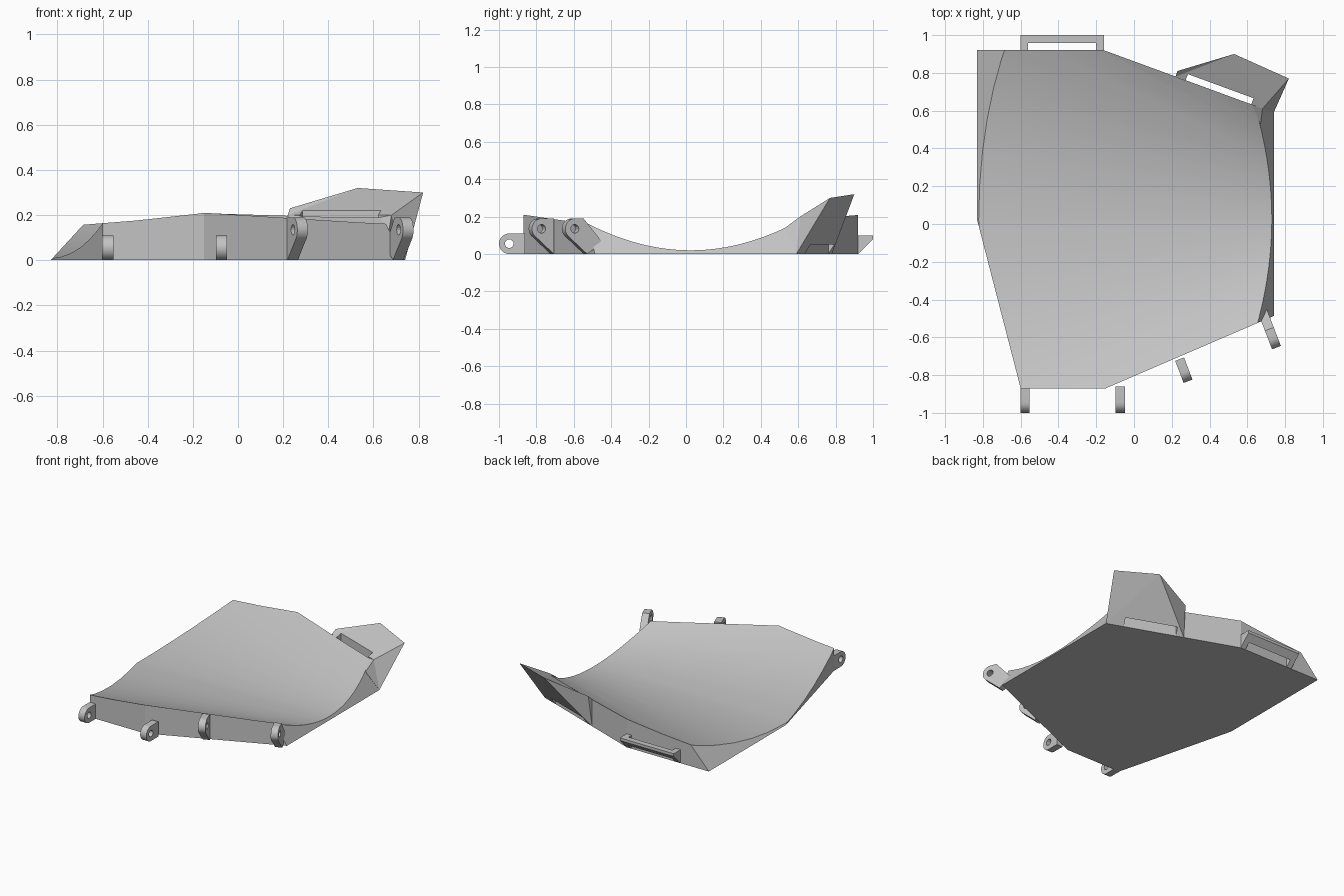
import bpy, bmesh
from math import sin, cos, radians, atan2
from mathutils import Vector, Matrix

if "Cube" in bpy.data.objects:
    bpy.data.objects.remove(bpy.data.objects["Cube"], do_unlink=True)

grey = bpy.data.materials.new("plain_grey")
grey.use_nodes = True
grey.diffuse_color = (0.55, 0.55, 0.55, 1)
grey.node_tree.nodes["Principled BSDF"].inputs["Base Color"].default_value = (0.55, 0.55, 0.55, 1)


def finish(bm, name, smooth=True):
    bmesh.ops.recalc_face_normals(bm, faces=bm.faces[:])
    mesh = bpy.data.meshes.new(name)
    bm.to_mesh(mesh)
    bm.free()
    mesh.materials.append(grey)
    obj = bpy.data.objects.new(name, mesh)
    bpy.context.collection.objects.link(obj)
    if smooth:
        shade(obj)
    return obj


def shade(obj):
    bpy.ops.object.select_all(action='DESELECT')
    obj.select_set(True)
    bpy.context.view_layer.objects.active = obj
    bpy.ops.object.shade_smooth_by_angle(angle=radians(20))


def prism(name, profile, width, matrix, smooth=False):
    """Extrude an (outward, up) profile sideways, centred on the matrix."""
    bm = bmesh.new()
    face = bm.faces.new([bm.verts.new((-width / 2, -d, z)) for d, z in profile])
    new = bmesh.ops.extrude_face_region(bm, geom=[face])["geom"]
    bmesh.ops.translate(bm, vec=(width, 0, 0), verts=[v for v in new if isinstance(v, bmesh.types.BMVert)])
    bmesh.ops.transform(bm, matrix=matrix, verts=bm.verts[:])
    return finish(bm, name, smooth)


def cut(obj, cutter):
    mod = obj.modifiers.new("cut", 'BOOLEAN')
    mod.operation, mod.solver, mod.object = 'DIFFERENCE', 'EXACT', cutter
    bpy.context.view_layer.update()
    graph = bpy.context.evaluated_depsgraph_get()
    mesh = bpy.data.meshes.new_from_object(obj.evaluated_get(graph))
    obj.modifiers.clear()
    obj.data = mesh
    bpy.data.objects.remove(cutter, do_unlink=True)


def arc(d, z, r, start, end, steps):
    angles = [radians(start + (end - start) * i / steps) for i in range(steps + 1)]
    return [(d + r * cos(a), z + r * sin(a)) for a in angles]


def place(x, y, z=0, turn=0):
    return Matrix.Translation((x, y, z)) @ Matrix.Rotation(turn, 4, 'Z')


# Dished body: conical trough over a flat base, trimmed by its side walls
bm = bmesh.new()
rows = []
SEGMENTS = 28
for i in range(SEGMENTS + 1):
    a = -0.85 + 1.7 * i / SEGMENTS
    row = []
    for x, low in ((-0.9, 0.008), (0.8, 0.02)):
        r = 1.95 - 1.25 * x
        y = 0.025 + r * sin(a)
        row += [bm.verts.new((x, y, low + r * (1 - cos(a)))), bm.verts.new((x, y, 0))]
    rows.append(row)
for p, q in zip(rows, rows[1:]):
    for j, k in ((0, 2), (2, 3), (3, 1), (1, 0)):
        bm.faces.new((p[j], p[k], q[k], q[j]))
bm.faces.new([rows[0][j] for j in (0, 1, 3, 2)])
bm.faces.new([rows[-1][j] for j in (0, 2, 3, 1)])
walls = [
    ((0, -0.87, 0), (0, -1, 0)),             # front
    ((0, 0.92, 0), (0, 1, 0)),               # back
    ((-0.83, 0.02, 0), (-0.89, -0.23, 0)),   # front right side
    ((-0.83, 0, 0), (-1, 0, 0.92)),          # sloped right side
    ((-0.15, -0.87, 0), (0.34, -0.79, 0)),   # slanted front
    ((-0.16, 0.92, 0), (0.33, 0.9, 0)),      # slanted back
    ((0.74, 0, 0), (1, 0, 0.53)),            # sloped left side
]
for point, normal in walls:
    geom = bm.verts[:] + bm.edges[:] + bm.faces[:]
    bmesh.ops.bisect_plane(bm, geom=geom, dist=1e-5, plane_co=point,
                           plane_no=Vector(normal).normalized(), clear_outer=True)
    rim = [e for e in bm.edges if e.is_boundary]
    bmesh.ops.edgeloop_fill(bm, edges=rim)
flat = [e for e in bm.edges if len(e.link_faces) == 2 and all(abs(v.co.z) < 1e-5 for f in e.link_faces for v in f.verts)]
bmesh.ops.dissolve_edges(bm, edges=flat, use_verts=True)
finish(bm, "dished_body")

# Raised corner wing
corner = {
    "A": (0.74, 0.59, 0), "B": (0.22, 0.78, 0), "C": (0.22, 0.78, 0.2),
    "D": (0.23, 0.81, 0.23), "E": (0.53, 0.9, 0.32), "F": (0.82, 0.77, 0.3),
    "G": (0.68, 0.61, 0.2), "H": (0.67, 0.53, 0.14),
    "J": (0.63, 0.63, 0.19), "I": (0.5, 0.6, 0.08),
}
bm = bmesh.new()
v = {key: bm.verts.new(co) for key, co in corner.items()}
for tri in "AFE AEB BED BDC CDE CEG EFG AHG AGF HGJ JGC HJI JCI AHI AIC ABC".split():
    bm.faces.new([v[key] for key in tri])
wing = finish(bm, "corner_wing", False)
slant = atan2(-0.33, 0.9)
slot = prism("wing_slot_cutter", [(-0.035, -0.1), (0.01, -0.1), (0.01, 0.5), (-0.035, 0.5)],
             0.37, place(0.447, 0.697, 0, slant))
cut(wing, slot)

# Back grab handle, sloped underneath
handle = prism("back_handle", [(0, 0), (0, 0.1), (-0.08, 0.1), (-0.08, 0.08)], 0.44, place(-0.38, 0.92))
slot = prism("handle_slot_cutter", [(0.02, -0.1), (0.02, 0.2), (-0.038, 0.2), (-0.038, -0.1)],
             0.36, place(-0.38, 0.92))
cut(handle, slot)

# Front hinge lugs: two low ones, two high ones on the slanted wall
low = [(-0.01, 0), (-0.01, 0.11)] + arc(0.075, 0.055, 0.055, 90, -90, 14)
high = [(-0.01, 0), (-0.01, 0.19)] + arc(0.06, 0.135, 0.055, 90, -42, 12)
high_end = [(-0.01, 0), (-0.1, 0.06), (0.01, 0.19)] + arc(0.06, 0.135, 0.055, 90, -42, 12)
turn = atan2(0.34, 0.79) - 0.04
lugs = [
    ("low_lug_right", low, (0.075, 0.055), place(-0.577, -0.87)),
    ("low_lug_left", low, (0.075, 0.055), place(-0.073, -0.87)),
    ("high_lug_middle", high, (0.06, 0.135), place(0.245, -0.725, 0, turn)),
    ("high_lug_end", high_end, (0.06, 0.135), place(0.713, -0.547, 0, turn)),
]
for name, profile, (d, z), matrix in lugs:
    lug = prism(name, profile, 0.05, matrix)
    hole = prism("hole_cutter", arc(d, z, 0.023, 0, 337.5, 15), 0.2, matrix)
    cut(lug, hole)
    shade(lug)
